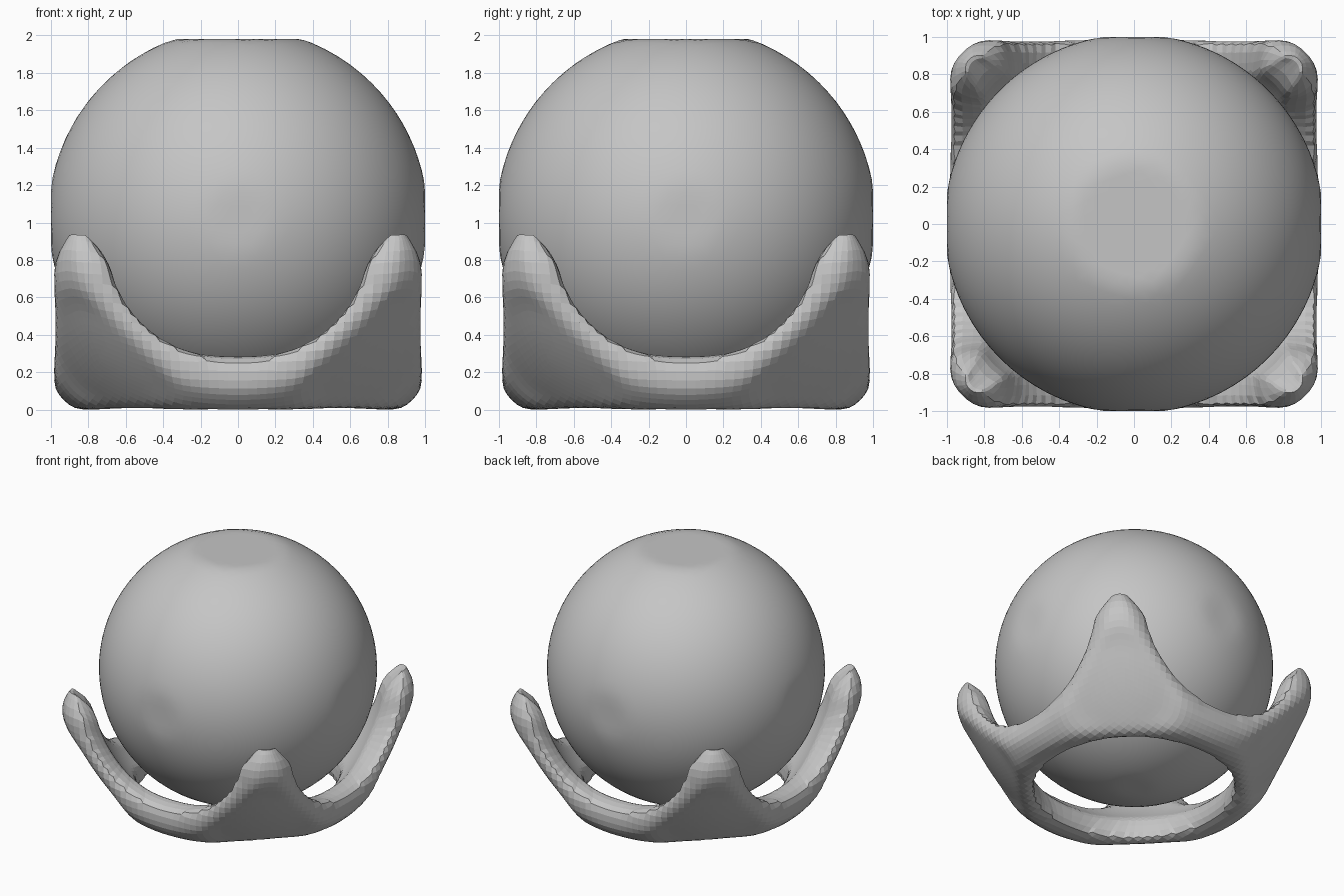
import bpy
import bmesh
import math
from mathutils import Vector

if "Cube" in bpy.data.objects:
    bpy.data.objects.remove(bpy.data.objects["Cube"], do_unlink=True)

CENTRE = Vector((0, 0, 1.0))
HALF = 0.985        # half width of the stand
HOLE = 0.72         # radius of the round openings
HOLLOW = 1.09       # radius of the hollow around the ball
CORNER = 2.14       # where the lower corners are sliced off
BULGE = 1.28        # radius the sliced corners swell towards
REACH = 1.32        # radius that rounds off the outer edges

grey = bpy.data.materials.new("plain grey")
grey.use_nodes = True
grey.diffuse_color = (0.56, 0.56, 0.56, 1)
grey.node_tree.nodes["Principled BSDF"].inputs["Base Color"].default_value = (0.56, 0.56, 0.56, 1)


def make_object(name, bm):
    bmesh.ops.translate(bm, verts=bm.verts, vec=CENTRE)
    mesh = bpy.data.meshes.new(name)
    bm.to_mesh(mesh)
    bm.free()
    obj = bpy.data.objects.new(name, mesh)
    bpy.context.collection.objects.link(obj)
    mesh.materials.append(grey)
    bpy.ops.object.select_all(action='DESELECT')
    obj.select_set(True)
    bpy.context.view_layer.objects.active = obj
    return obj


def off_axis(co):
    """Axis of the cube side a point lies on, and its distance from that axis."""
    axis = max(range(3), key=lambda i: abs(co[i]))
    return axis, math.hypot(*(co[i] for i in range(3) if i != axis))


def hollow_point(co):
    """Point on the hollow that lies behind a point of the outer skin."""
    spread = Vector([math.copysign(abs(c) ** 0.6, c) for c in co])
    return spread.normalized() * HOLLOW


def skin_point(co):
    """Point of the box after slicing its lower corners and rounding its edges."""
    total = abs(co.x) + abs(co.y) - co.z
    length = co.length
    if total > CORNER:
        length *= CORNER / total
        if length < BULGE:
            length += 0.6 * (BULGE - length)
    return co.normalized() * min(length, co.length, REACH)


# Ball, slightly flattened at the top, the bottom and the four sides
bm = bmesh.new()
bmesh.ops.create_icosphere(bm, subdivisions=5, radius=1.015)
for v in bm.verts:
    v.co.x = max(-1.0, min(1.0, v.co.x))
    v.co.y = max(-1.0, min(1.0, v.co.y))
    v.co.z = max(-0.98, min(0.98, v.co.z + 0.025))
make_object("ball", bm)
bpy.ops.object.shade_smooth_by_angle(angle=math.radians(40))

# Stand: the lower half of a gridded box with a round opening in each side
bm = bmesh.new()
bmesh.ops.create_cube(bm, size=2 * HALF)
bmesh.ops.subdivide_edges(bm, edges=bm.edges[:], cuts=37, use_grid_fill=True)
unwanted = []
for f in bm.faces:
    middle = f.calc_center_median()
    if middle.z > -0.05 or off_axis(middle)[1] < HOLE:
        unwanted.append(f)
bmesh.ops.delete(bm, geom=unwanted, context='FACES')

# Round off the rims of the openings
for v in bm.verts:
    axis, distance = off_axis(v.co)
    if v.is_boundary and abs(distance - HOLE) < 0.06:
        for i in range(3):
            if i != axis:
                v.co[i] *= HOLE / distance

# Inner skin that follows the hollow, joined to the outer skin along the rims
skin = bm.faces[:]
rim = [e for e in bm.edges if e.is_boundary]
rim_verts = [v for v in bm.verts if v.is_boundary]
inner = {v: bm.verts.new(hollow_point(v.co)) for v in bm.verts[:]}
for v in inner:
    v.co = skin_point(v.co)
for f in skin:
    bm.faces.new([inner[v] for v in reversed(f.verts)])
for e in rim:
    a, b = e.verts
    bm.faces.new((a, b, inner[b], inner[a]))
bmesh.ops.recalc_face_normals(bm, faces=bm.faces[:])

# Soften the edges into rounded arms
walls = [bm.edges.get((v, inner[v])) for v in rim_verts]
bmesh.ops.subdivide_edges(bm, edges=walls, cuts=2, use_grid_fill=True)
for step in range(4):
    bmesh.ops.smooth_vert(bm, verts=bm.verts[:], factor=0.5,
                          use_axis_x=True, use_axis_y=True, use_axis_z=True)

# Taper the four horns towards raised tips and set the stand on the ground
tip = Vector((0.86, 0.86))
for v in bm.verts:
    rise = max(0.0, min(1.0, (v.co.z + 0.26) / 0.17))
    for i in range(2):
        target = math.copysign(tip[i], v.co[i])
        v.co[i] = target + (v.co[i] - target) * (1 - 0.6 * rise ** 2)
    v.co.z += 0.03 * rise
lowest = min(v.co.z for v in bm.verts)
bmesh.ops.translate(bm, verts=bm.verts, vec=(0, 0, -1 - lowest))
make_object("stand", bm)
bpy.ops.object.shade_flat()
